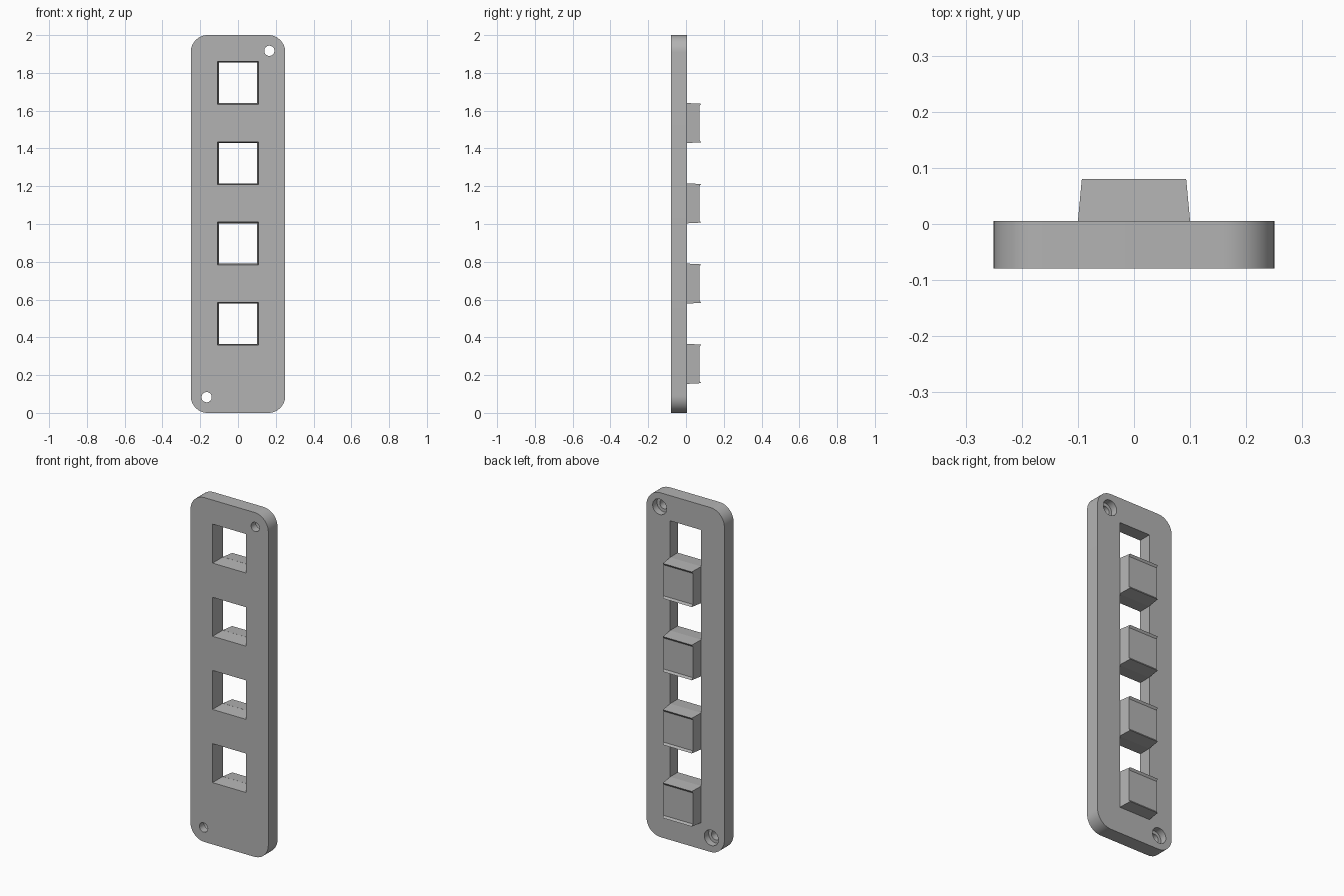
import bpy, bmesh, math
from mathutils import Matrix, Vector

default = bpy.data.objects.get("Cube")
if default:
    bpy.data.objects.remove(default, do_unlink=True)

GREY = (0.45, 0.45, 0.45, 1)
mat = bpy.data.materials.new("plain grey")
mat.use_nodes = True
mat.diffuse_color = GREY
mat.node_tree.nodes["Principled BSDF"].inputs["Base Color"].default_value = GREY

FRONT, BACK, TIP = -0.079, 0.005, 0.08
PITCH = 0.425
WINDOWS = [0.472 + PITCH * i for i in range(4)]


def loft(name, rings):
    """Solid skinned through rings of equal point count, capped at both ends."""
    bm = bmesh.new()
    loops = [[bm.verts.new(p) for p in ring] for ring in rings]
    n = len(loops[0])
    for a, b in zip(loops, loops[1:]):
        for i in range(n):
            bm.faces.new((a[i], a[(i + 1) % n], b[(i + 1) % n], b[i]))
    bm.faces.new(loops[0])
    bm.faces.new(loops[-1])
    bmesh.ops.recalc_face_normals(bm, faces=bm.faces)
    mesh = bpy.data.meshes.new(name)
    bm.to_mesh(mesh)
    bm.free()
    mesh.materials.append(mat)
    obj = bpy.data.objects.new(name, mesh)
    bpy.context.collection.objects.link(obj)
    return obj


def rounded(w, z0, z1, r, y, steps=12):
    ring = []
    corners = [(w - r, z1 - r), (r - w, z1 - r), (r - w, z0 + r), (w - r, z0 + r)]
    for k, (cx, cz) in enumerate(corners):
        for s in range(steps + 1):
            a = math.pi / 2 * (k + s / steps)
            ring.append((cx + r * math.cos(a), y, cz + r * math.sin(a)))
    return ring


def rect(w, h, z, y):
    return [(w, y, z + h), (-w, y, z + h), (-w, y, z - h), (w, y, z - h)]


def circle(x, z, r, y, n=32):
    return [(x + r * math.cos(math.tau * i / n), y, z + r * math.sin(math.tau * i / n))
            for i in range(n)]


def cut(target, cutter):
    cutter.hide_render = True
    mod = target.modifiers.new("cut", "BOOLEAN")
    mod.operation, mod.solver, mod.object = "DIFFERENCE", "EXACT", cutter
    bpy.context.view_layer.objects.active = target
    bpy.ops.object.modifier_apply(modifier=mod.name)
    bpy.data.objects.remove(cutter, do_unlink=True)


# Rounded face plate
plate = loft("face_plate", [rounded(0.25, 0, 2, 0.09, y) for y in (FRONT, BACK)])

# Tapered windows, slightly wider at the front
for z in WINDOWS:
    cut(plate, loft("window_cutter", [rect(0.109, 0.114, z, FRONT - 0.01),
                                      rect(0.099, 0.106, z, BACK + 0.01)]))

# Screw holes, counterbored from the back
for x, z in ((0.166, 1.917), (-0.166, 0.083)):
    shoulder = BACK - 0.04
    cut(plate, loft("screw_cutter", [circle(x, z, 0.027, FRONT - 0.01),
                                     circle(x, z, 0.027, shoulder),
                                     circle(x, z, 0.045, shoulder),
                                     circle(x, z, 0.045, BACK + 0.01)]))

# Tapered blocks under each window, with a lip along top and bottom
for i, window_z in enumerate(WINDOWS):
    z = window_z - PITCH / 2
    base, top = 0.106, 0.102
    floor = top - 0.012
    profile = [(BACK - 0.002, base), (TIP, top), (TIP - 0.009, floor),
               (TIP - 0.009, -floor), (TIP, -top), (BACK - 0.002, -base)]
    rings = []
    for side in (-1, 1):
        rings.append([(side * (0.1 - 0.007 * (y - BACK) / (TIP - BACK)), y, z + dz)
                      for y, dz in profile])
    loft(f"block_{i + 1}", rings)

# Smooth the rounded corners and holes, keep edges sharp
bpy.ops.object.select_all(action="DESELECT")
plate.select_set(True)
bpy.context.view_layer.objects.active = plate
bpy.ops.object.shade_smooth_by_angle(angle=math.radians(30))
